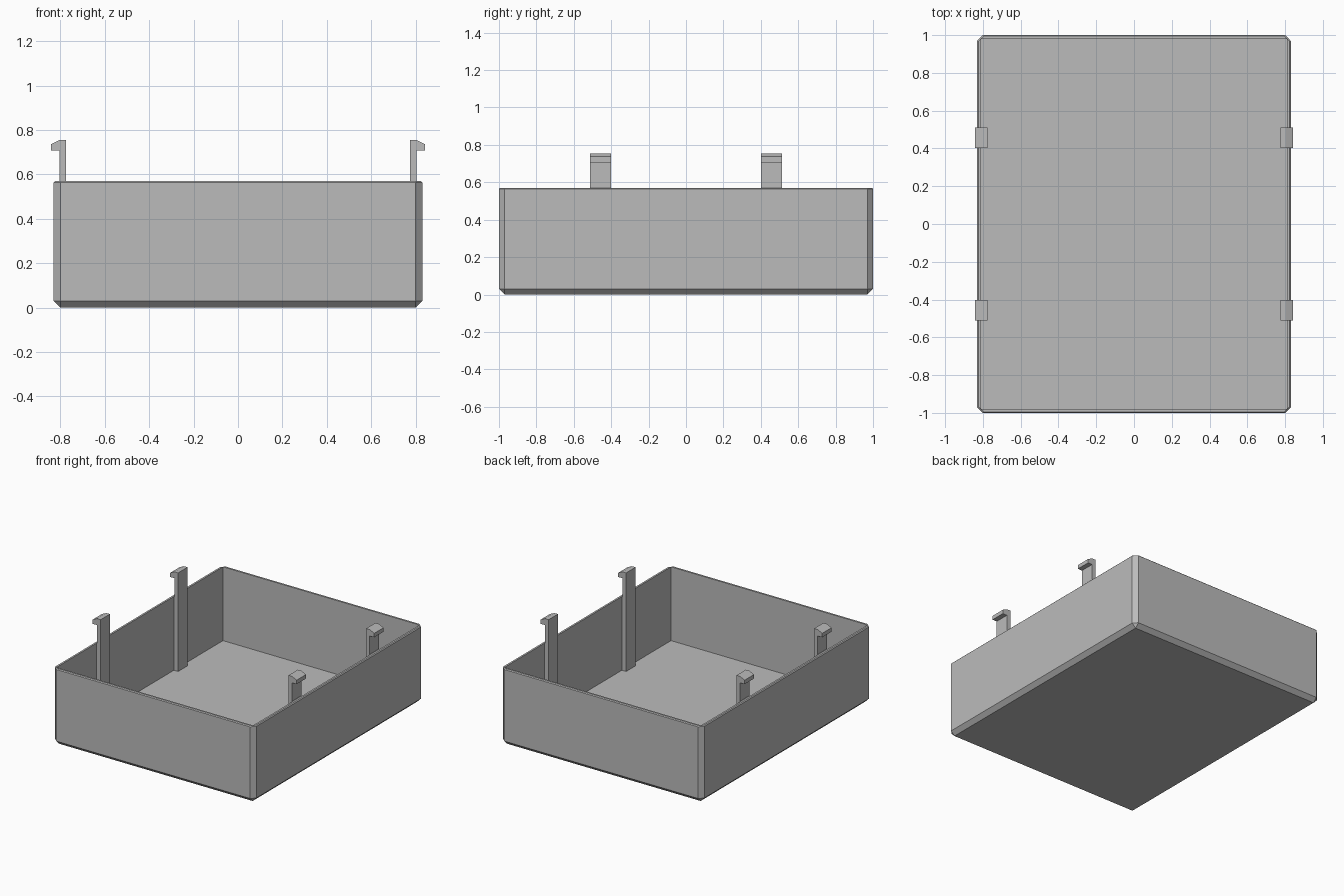
import bpy, bmesh

cube = bpy.data.objects.get("Cube")
if cube:
    bpy.data.objects.remove(cube, do_unlink=True)

HALF_X, HALF_Y, HEIGHT = 0.83, 1.0, 0.57
WALL, CHAMFER, RIM = 0.02, 0.03, 0.006

grey = bpy.data.materials.new("plain grey")
grey.use_nodes = True
colour = (0.5, 0.5, 0.5, 1)
grey.diffuse_color = colour
grey.node_tree.nodes["Principled BSDF"].inputs["Base Color"].default_value = colour


def add_object(name, bm):
    bmesh.ops.recalc_face_normals(bm, faces=bm.faces[:])
    mesh = bpy.data.meshes.new(name)
    bm.to_mesh(mesh)
    bm.free()
    mesh.materials.append(grey)
    obj = bpy.data.objects.new(name, mesh)
    bpy.context.collection.objects.link(obj)
    return obj


def block(hx, hy, z0, z1):
    bm = bmesh.new()
    bmesh.ops.create_cube(bm, size=2)
    for v in bm.verts:
        v.co = (v.co.x * hx, v.co.y * hy, z1 if v.co.z > 0 else z0)
    return bm


def bevel(bm, edges, width):
    bmesh.ops.bevel(bm, geom=edges, offset=width, offset_type='OFFSET',
                    segments=1, affect='EDGES')


def on_top(edge):
    return all(v.co.z > HEIGHT - 0.001 for v in edge.verts)


# Open tray: chamfered sides and base, with a finely broken rim
bm = block(HALF_X, HALF_Y, 0, HEIGHT)
bevel(bm, [e for e in bm.edges if not on_top(e)], CHAMFER)
bevel(bm, [e for e in bm.edges if on_top(e)], RIM)
tray = add_object("tray", bm)

# Hollow interior
cutter = add_object("tray_cavity_cutter",
                    block(HALF_X - WALL, HALF_Y - WALL, WALL, HEIGHT + 0.2))
cutter.hide_render = True
cutter.hide_viewport = True
cutter.display_type = 'WIRE'
hollow = tray.modifiers.new("hollow", 'BOOLEAN')
hollow.operation = 'DIFFERENCE'
hollow.solver = 'EXACT'
hollow.object = cutter

# Snap clips: upright stem on the inner wall, hooked outward at the top
CLIP = [(0.775, WALL), (0.81, WALL), (0.81, HEIGHT - RIM), (0.805, HEIGHT),
        (0.805, 0.707), (0.842, 0.707), (0.842, 0.737), (0.805, 0.755), (0.775, 0.755)]


def snap_clip(name, side, end):
    bm = bmesh.new()
    face = bm.faces.new([bm.verts.new((side * x, end * 0.402, z)) for x, z in CLIP])
    out = bmesh.ops.extrude_face_region(bm, geom=[face])
    moved = [g for g in out["geom"] if isinstance(g, bmesh.types.BMVert)]
    bmesh.ops.translate(bm, verts=moved, vec=(0, end * 0.11, 0))
    return add_object(name, bm)


for side, side_name in ((1, "left"), (-1, "right")):
    for end, end_name in ((-1, "front"), (1, "back")):
        snap_clip(f"{end_name}_{side_name}_clip", side, end)
